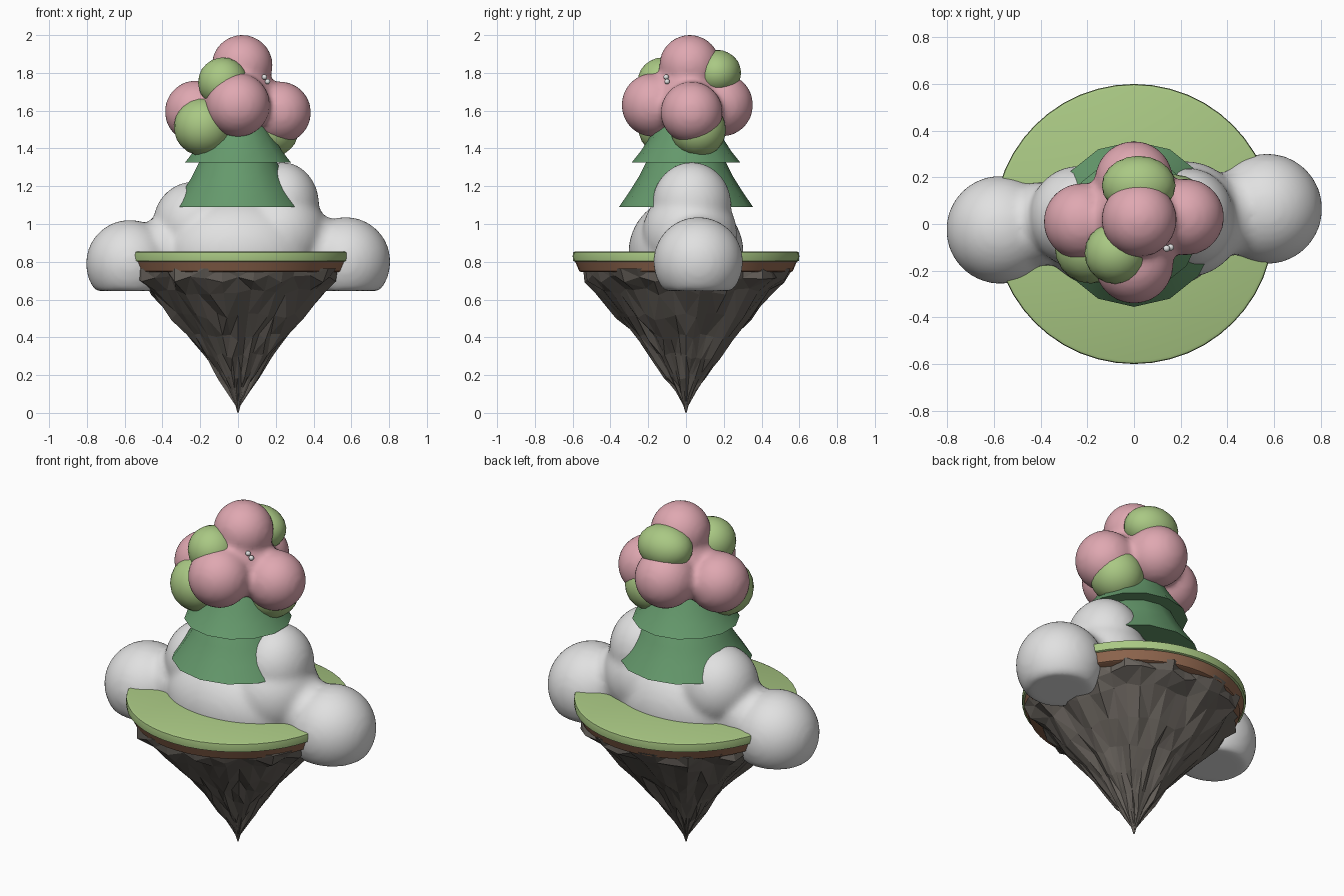
import bpy, bmesh, math, random
from mathutils import Matrix

if "Cube" in bpy.data.objects:
    bpy.data.objects.remove(bpy.data.objects["Cube"])

random.seed(4)


def material(name, rgb):
    m = bpy.data.materials.new(name)
    m.diffuse_color = (*rgb, 1)
    m.use_nodes = True
    m.node_tree.nodes["Principled BSDF"].inputs["Base Color"].default_value = m.diffuse_color
    return m


GRASS = material("light_green", (0.40, 0.58, 0.23))
SOIL = material("soil_brown", (0.29, 0.14, 0.08))
ROCK = material("rock_grey", (0.135, 0.12, 0.105))
CLOUD = material("cloud_white", (0.75, 0.75, 0.75))
PINE = material("pine_green", (0.13, 0.32, 0.15))
PINK = material("blossom_pink", (0.74, 0.39, 0.44))


def finish(name, bm, mat, smooth_angle=None):
    bmesh.ops.recalc_face_normals(bm, faces=bm.faces)
    me = bpy.data.meshes.new(name)
    bm.to_mesh(me)
    bm.free()
    me.materials.append(mat)
    if smooth_angle:
        me.shade_smooth()
        me.set_sharp_from_angle(angle=math.radians(smooth_angle))
    ob = bpy.data.objects.new(name, me)
    bpy.context.collection.objects.link(ob)
    return ob


def lathe(name, profile, sides, mat, smooth_angle=None, jitter=None):
    """Revolve (radius, z) pairs; close both ends with a polygon."""
    bm = bmesh.new()
    rings = []
    for k, (r, z) in enumerate(profile):
        ring = []
        for i in range(sides):
            a = 2 * math.pi * i / sides
            f, dz = jitter(i, k) if jitter else (1, 0)
            ring.append(bm.verts.new((r * f * math.sin(a), -r * f * math.cos(a), z + dz)))
        rings.append(ring)
    for lo, hi in zip(rings, rings[1:]):
        for i in range(sides):
            j = (i + 1) % sides
            bm.faces.new((lo[i], lo[j], hi[j], hi[i]))
    bm.faces.new(rings[0])
    bm.faces.new(rings[-1])
    if jitter:
        bmesh.ops.triangulate(bm, faces=bm.faces)
    return finish(name, bm, mat, smooth_angle)


def blobs(name, balls, mat, floor=None, merge=True):
    """Balls (x, y, z, rx, ry, rz), optionally melted into one soft surface."""
    bm = bmesh.new()
    for x, y, z, *r in balls:
        r = r * 3 if len(r) == 1 else r
        bmesh.ops.create_icosphere(bm, subdivisions=4 if merge else 3, radius=1,
                                   matrix=Matrix.Translation((x, y, z)) @ Matrix.Diagonal((*r, 1)))
    if floor is not None:
        for v in bm.verts:
            v.co.z = max(v.co.z, floor)
    ob = finish(name, bm, mat, 40)
    if merge:
        rm = ob.modifiers.new("melt", 'REMESH')
        rm.mode = 'VOXEL'
        rm.voxel_size = 0.018
        rm.use_smooth_shade = True
        sm = ob.modifiers.new("soften", 'SMOOTH')
        sm.factor = 0.5
        sm.iterations = 8
    return ob


# Island: grass cap, soil band and craggy rock cone
lathe("grass_cap", [(0.585, 0.80), (0.597, 0.805), (0.60, 0.83), (0.597, 0.85), (0.585, 0.855)],
      48, GRASS, 40)
lathe("soil_band", [(0.555, 0.745), (0.565, 0.75), (0.59, 0.808)], 48, SOIL, 40)

SIDES = 40
groove = [random.uniform(0.93, 1.03) for _ in range(SIDES)]


def crag(i, k):
    if k == 0:
        return 1, 0
    amount = 0.03 if k > 7 else 0
    return (groove[i] + random.uniform(-0.035, 0.035),
            0 if k in (1, 9) else random.uniform(-0.02, 0.02))


rock_profile = [(0.003, 0.0), (0.014, 0.04), (0.058, 0.12), (0.112, 0.2), (0.185, 0.3), (0.262, 0.4),
                (0.36, 0.51), (0.475, 0.64), (0.545, 0.71), (0.56, 0.765)]
lathe("rock", rock_profile, SIDES, ROCK, None, crag)

# Cloud bank wrapped around the tree, flat underneath
blobs("cloud_bank", [
    (-0.573, -0.025, 0.79, 0.232), (0.57, 0.065, 0.80, 0.237),
    (-0.40, 0.0, 0.85, 0.18), (0.41, 0.045, 0.87, 0.18),
    (0.0, 0.0, 0.85, 0.42, 0.305, 0.30),
    (-0.235, 0.03, 1.0, 0.215, 0.22, 0.225),
    (0.235, 0.03, 1.10, 0.195, 0.21, 0.228),
    (0.22, 0.02, 0.95, 0.25)], CLOUD, floor=0.645)

# Tree: two flared tiers on a hidden stem
lathe("lower_tier", [(0.355, 1.09), (0.30, 1.17), (0.25, 1.25), (0.21, 1.33), (0.12, 1.45)],
      14, PINE, 40)
lathe("upper_tier", [(0.288, 1.325), (0.24, 1.385), (0.195, 1.455), (0.14, 1.55), (0.03, 1.72)],
      14, PINE, 40)

# Crown of pink blossom with green puffs
blobs("blossom", [
    (0.022, 0.02, 1.84, 0.162), (0.0, -0.172, 1.63, 0.17), (0.0, 0.188, 1.63, 0.168),
    (0.222, 0.03, 1.59, 0.165), (-0.222, 0.01, 1.595, 0.166), (0.01, 0.01, 1.67, 0.19)], PINK)
blobs("leaf_puffs", [
    (-0.08, -0.125, 1.75, 0.132), (0.02, 0.165, 1.80, 0.158, 0.127, 0.122),
    (-0.185, -0.10, 1.515, 0.155), (0.175, 0.065, 1.50, 0.147)], GRASS, merge=False)

# Two tiny pearls on the blossom
blobs("pearls", [(0.14, -0.105, 1.778, 0.014), (0.157, -0.10, 1.754, 0.014)], CLOUD, merge=False)
